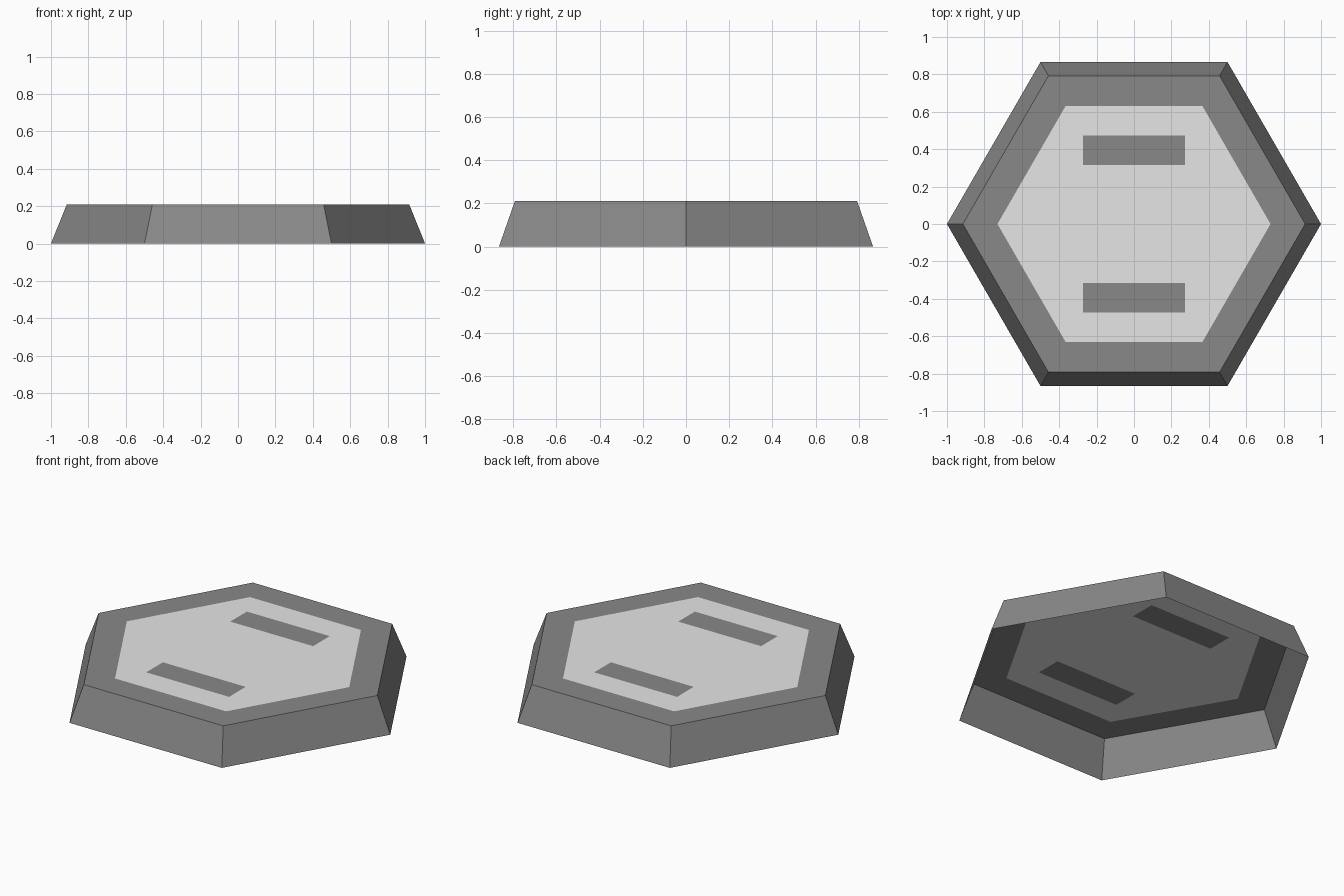
import bpy, bmesh
from math import cos, sin, pi
from mathutils import Vector

cube = bpy.data.objects.get("Cube")
if cube:
    bpy.data.objects.remove(cube, do_unlink=True)

BASE_R, TOP_R, PANEL_R, HEIGHT = 1.0, 0.915, 0.73, 0.21
BAR_X, BAR_IN, BAR_OUT = 0.272, 0.316, 0.472


def material(name, value):
    mat = bpy.data.materials.new(name)
    color = (value, value, value, 1)
    mat.use_nodes = True
    mat.diffuse_color = color
    mat.node_tree.nodes["Principled BSDF"].inputs["Base Color"].default_value = color
    return mat


def hexagon(bm, radius, z):
    return [bm.verts.new((radius * cos(i * pi / 3), radius * sin(i * pi / 3), z))
            for i in range(6)]


def bridge(bm, outer, inner):
    for i in range(6):
        j = (i + 1) % 6
        bm.faces.new((outer[i], outer[j], inner[j], inner[i]))


# Sloping walls and dark rim, open underneath
bm = bmesh.new()
base = hexagon(bm, BASE_R, 0)
top = hexagon(bm, TOP_R, HEIGHT)
inner = hexagon(bm, PANEL_R, HEIGHT)
bridge(bm, base, top)
bridge(bm, top, inner)

# Light panel inside the rim
bm.faces.new(inner).material_index = 1
bm.normal_update()

# Cut the panel along the edges of the two bars
x_axis, y_axis = Vector((1, 0, 0)), Vector((0, 1, 0))
for normal, distance in ((x_axis, BAR_X), (y_axis, BAR_IN), (y_axis, BAR_OUT)):
    for side in (-1, 1):
        faces = [f for f in bm.faces if f.material_index == 1]
        geom = faces + list({e for f in faces for e in f.edges}) \
            + list({v for f in faces for v in f.verts})
        bmesh.ops.bisect_plane(bm, geom=geom, plane_co=normal * distance * side,
                               plane_no=normal)

# Dark bars
for f in bm.faces:
    c = f.calc_center_median()
    if f.material_index == 1 and abs(c.x) < BAR_X and BAR_IN < abs(c.y) < BAR_OUT:
        f.material_index = 0

mesh = bpy.data.meshes.new("hexagonal_tile")
bm.to_mesh(mesh)
bm.free()
mesh.materials.append(material("dark grey", 0.25))
mesh.materials.append(material("light grey", 0.79))
tile = bpy.data.objects.new("hexagonal_tile", mesh)
bpy.context.collection.objects.link(tile)
